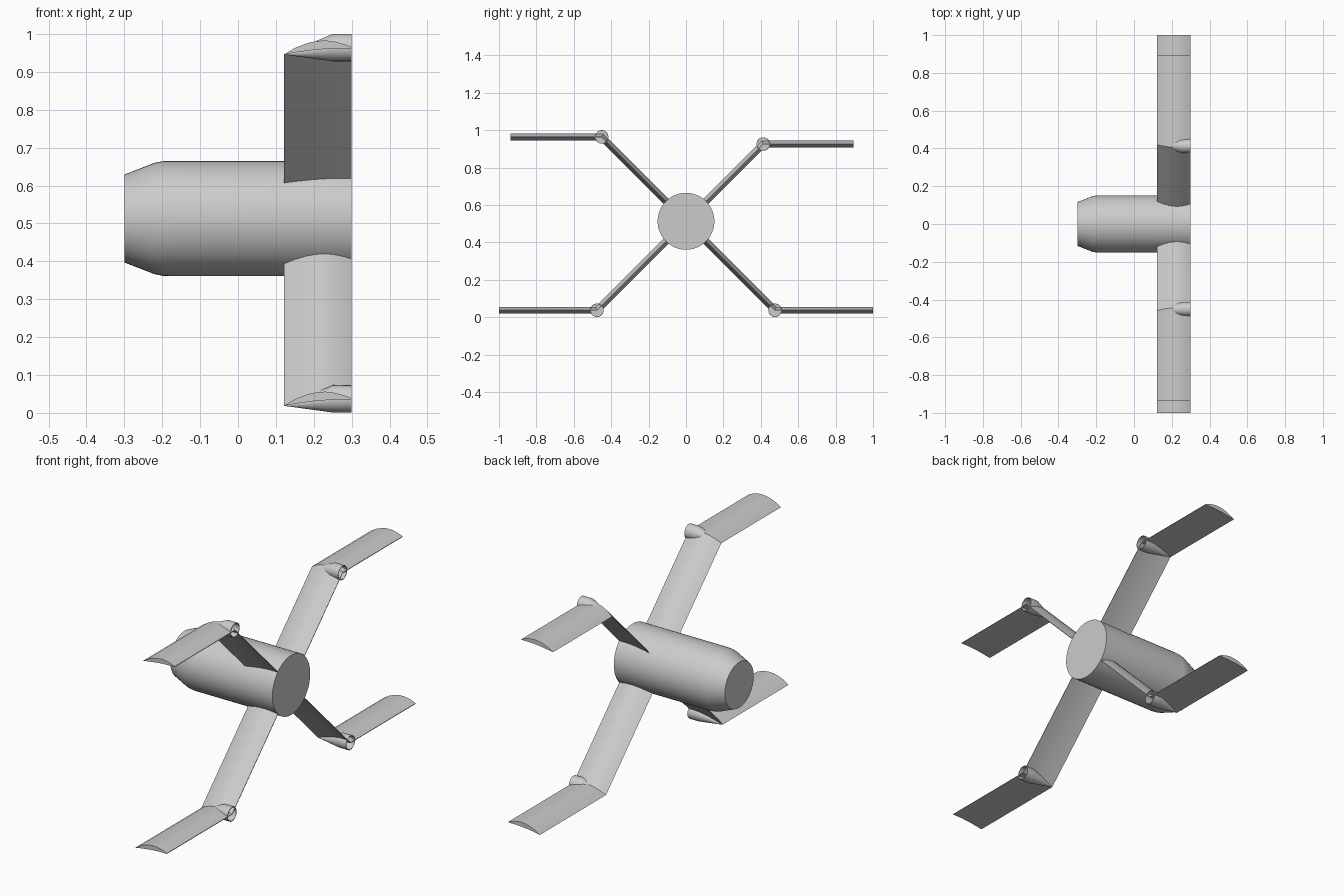
import bpy, bmesh, math
from mathutils import Vector

cube = bpy.data.objects.get("Cube")
if cube:
    bpy.data.objects.remove(cube, do_unlink=True)

grey = bpy.data.materials.new("light_grey")
grey.use_nodes = True
colour = (0.6, 0.6, 0.6, 1)
grey.diffuse_color = colour
grey.node_tree.nodes["Principled BSDF"].inputs["Base Color"].default_value = colour

CENTRE_Z = 0.513


def loft(name, rings):
    """Skin a list of equal point loops and cap both ends."""
    bm = bmesh.new()
    loops = [[bm.verts.new(p) for p in ring] for ring in rings]
    n = len(loops[0])
    for a, b in zip(loops, loops[1:]):
        for i in range(n):
            j = (i + 1) % n
            bm.faces.new((a[i], a[j], b[j], b[i]))
    bm.faces.new(loops[0])
    bm.faces.new(loops[-1])
    bmesh.ops.remove_doubles(bm, verts=bm.verts, dist=1e-5)
    bmesh.ops.recalc_face_normals(bm, faces=bm.faces)
    mesh = bpy.data.meshes.new(name)
    bm.to_mesh(mesh)
    bm.free()
    mesh.materials.append(grey)
    mesh.shade_smooth()
    mesh.set_sharp_from_angle(angle=math.radians(30))
    obj = bpy.data.objects.new(name, mesh)
    bpy.context.collection.objects.link(obj)
    return obj


def circle(x, r, y, z, n=48):
    return [Vector((x, y + r * math.cos(math.tau * i / n), z + r * math.sin(math.tau * i / n)))
            for i in range(n)]


# Round body with a tapered, flat-ended nose
body_profile = [(-0.3, 0.116), (-0.22, 0.147), (-0.2, 0.151), (-0.185, 0.152), (0.3, 0.152)]
loft("body", [circle(x, r, 0, CENTRE_Z) for x, r in body_profile])

# Cambered aerofoil: distance along x, height above the chord centre
LEADING = (0.122, -0.018)
upper = [(0.15, -0.001), (0.18, 0.011), (0.205, 0.017), (0.23, 0.019), (0.255, 0.016),
         (0.28, 0.009), (0.3, 0.001)]
lower = [(0.3, -0.002), (0.25, -0.002), (0.2, -0.006), (0.15, -0.013)]
aerofoil = [LEADING] + upper + lower


def section(y, z, up):
    return [Vector((x, y + h * up[0], z + h * up[1])) for x, h in aerofoil]


# Folding wings: name, y side, z side, inner reach, outer length
wings = [("lower_front", -1, -1, 0.476, 0.524), ("lower_rear", 1, -1, 0.476, 0.524),
         ("upper_front", -1, 1, 0.451, 0.487), ("upper_rear", 1, 1, 0.413, 0.482)]
SLANT = math.sqrt(0.5)
MITRE = math.tan(math.radians(22.5))
RADIUS = 0.036

for name, sy, sz, reach, length in wings:
    y, z = sy * reach, CENTRE_Z + sz * reach
    lean = -sy * sz
    mitre = (lean * MITRE, 1)
    root = section(sy * 0.07, CENTRE_Z + sz * 0.07, (lean * SLANT, SLANT))
    knee = section(y, z, mitre)
    tip = section(y + sy * length, z, (0, 1))
    loft(name + "_inner_wing", [root, knee])
    loft(name + "_outer_wing", [knee, tip])

    # Hinge fairing: skewed cone into a short tube with a recessed end
    x, h = LEADING
    loft(name + "_hinge", [
        circle(x, 0.0005, y + h * mitre[0], z + h),
        circle(0.25, RADIUS, y, z),
        circle(0.3, RADIUS, y, z),
        circle(0.3, RADIUS - 0.003, y, z),
        circle(0.252, RADIUS - 0.003, y, z)])
